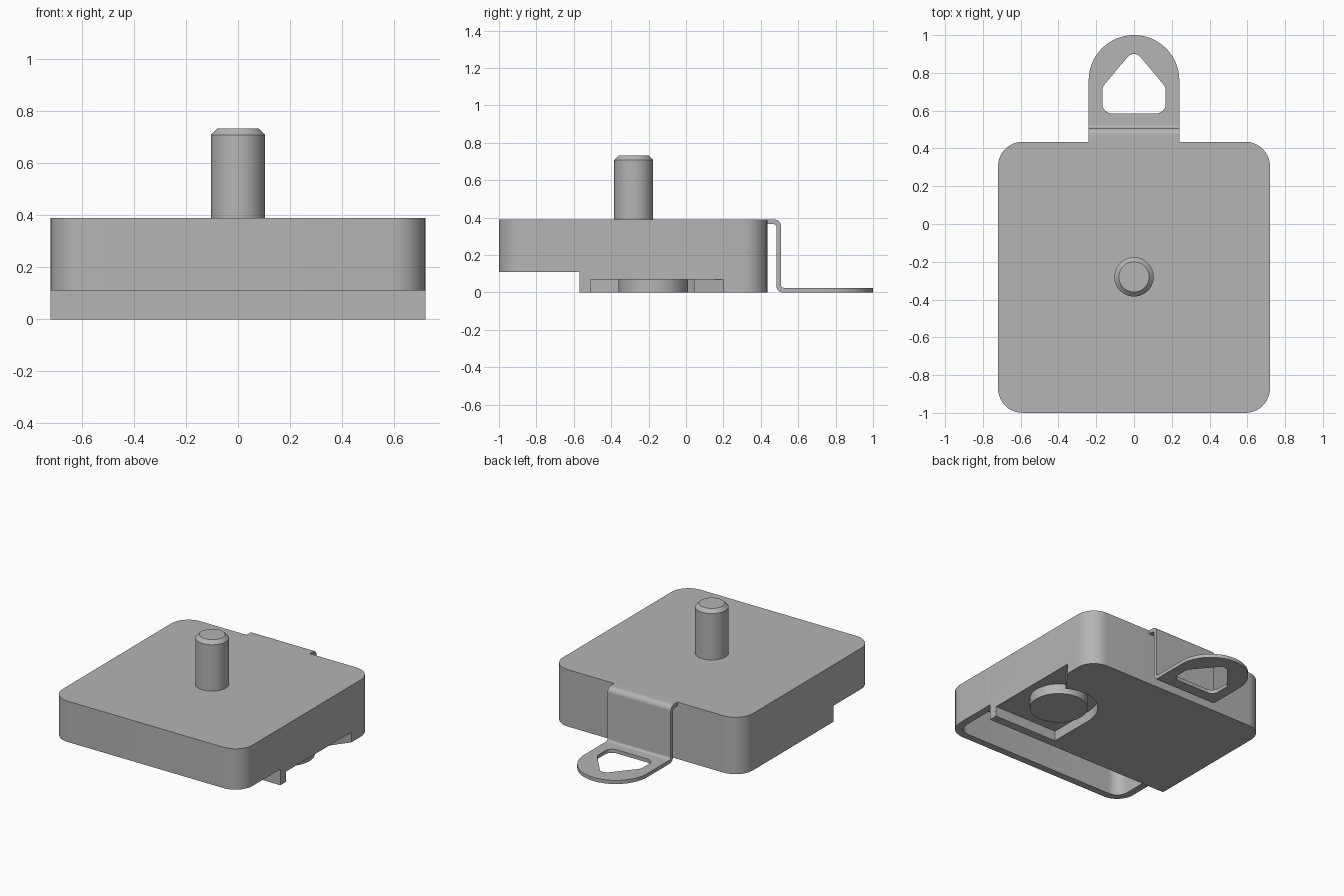
import bpy, bmesh, math
from mathutils import Vector

cube = bpy.data.objects.get("Cube")
if cube:
    bpy.data.objects.remove(cube, do_unlink=True)

grey = bpy.data.materials.new("plain_grey")
grey.use_nodes = True
colour = (0.46, 0.46, 0.46, 1)
grey.diffuse_color = colour
for node in grey.node_tree.nodes:
    if node.type == 'BSDF_PRINCIPLED':
        node.inputs["Base Color"].default_value = colour


def rounded(corners, segments=10):
    """Outline from (a, b, radius) corners, each rounded by an arc."""
    out = []
    for i, (a, b, r) in enumerate(corners):
        p = Vector((a, b))
        if r == 0:
            out.append(p)
            continue
        d1 = (Vector(corners[i - 1][:2]) - p).normalized()
        d2 = (Vector(corners[(i + 1) % len(corners)][:2]) - p).normalized()
        half = d1.angle(d2) / 2
        centre = p + (d1 + d2).normalized() * r / math.sin(half)
        start = p + d1 * r / math.tan(half) - centre
        end = p + d2 * r / math.tan(half) - centre
        sweep = math.pi - 2 * half
        for k in range(segments + 1):
            t = k / segments
            out.append(centre + (start * math.sin((1 - t) * sweep)
                                 + end * math.sin(t * sweep)) / math.sin(sweep))
    return out


def finish(name, bm):
    bmesh.ops.remove_doubles(bm, verts=bm.verts, dist=1e-5)
    bmesh.ops.recalc_face_normals(bm, faces=bm.faces)
    mesh = bpy.data.meshes.new(name)
    bm.to_mesh(mesh)
    bm.free()
    mesh.materials.append(grey)
    obj = bpy.data.objects.new(name, mesh)
    bpy.context.collection.objects.link(obj)
    return obj


def prism(name, outline, lo, hi, along_x=False):
    """Outline extruded along z, or along x for a (y, z) outline."""
    bm = bmesh.new()
    place = (lambda p, h: (h, p[0], p[1])) if along_x else (lambda p, h: (p[0], p[1], h))
    face = bm.faces.new([bm.verts.new(place(p, lo)) for p in outline])
    grown = bmesh.ops.extrude_face_region(bm, geom=[face])["geom"]
    shift = Vector((hi - lo, 0, 0) if along_x else (0, 0, hi - lo))
    bmesh.ops.translate(bm, vec=shift, verts=[v for v in grown if isinstance(v, bmesh.types.BMVert)])
    return finish(name, bm)


def turned(name, x, y, rings, sides=64):
    """Round part from (radius, height) rings, capped at both ends."""
    bm = bmesh.new()
    loops = [[bm.verts.new((x + r * math.cos(k * math.tau / sides),
                            y + r * math.sin(k * math.tau / sides), z))
              for k in range(sides)] for r, z in rings]
    for low, high in zip(loops, loops[1:]):
        for k in range(sides):
            n = (k + 1) % sides
            bm.faces.new((low[k], low[n], high[n], high[k]))
    bm.faces.new(loops[0])
    bm.faces.new(loops[-1])
    return finish(name, bm)


def cut(obj, cutters):
    """Subtract the cutters, then remove them."""
    for c in cutters:
        mod = obj.modifiers.new("cut", 'BOOLEAN')
        mod.operation = 'DIFFERENCE'
        mod.solver = 'EXACT'
        mod.object = c
    graph = bpy.context.evaluated_depsgraph_get()
    mesh = bpy.data.meshes.new_from_object(obj.evaluated_get(graph))
    obj.modifiers.clear()
    obj.data = mesh
    for c in cutters:
        bpy.data.objects.remove(c, do_unlink=True)


# Housing with rounded vertical corners
W, FRONT, BACK, TOP, STEP, WALL = 0.72, -1.0, 0.435, 0.39, -0.57, 0.05
R = 0.13
housing = prism("housing", rounded([(-W, FRONT, R), (W, FRONT, R), (W, BACK, R), (-W, BACK, R)]), 0, TOP)

# Raised front edge, hollow front and side pocket
undercut = prism("undercut", [(-1, -1.2), (1, -1.2), (1, STEP), (-1, STEP)], -0.2, 0.11)
w, f, r = W - WALL, FRONT + WALL, R - WALL
hollow = prism("hollow", rounded([(-w, f, r), (w, f, r), (w, STEP, 0), (-w, STEP, 0)]), -0.1, TOP - WALL)
DX, DY, PR = 0.48, -0.175, 0.25
arc = [(DX + PR * math.cos(math.radians(a)), DY + PR * math.sin(math.radians(a)))
       for a in range(60, 181, 8)]
pocket = prism("pocket", [(0.9, 0.43), (0.72, 0.2)] + arc + [(DX - PR, -0.51), (0.9, -0.51)], -0.1, 0.07)
cut(housing, [undercut, hollow, pocket])

# Disc in the side pocket
disc = turned("pocket_disc", DX, DY, [(0.185, 0), (0.185, 0.07)])

# Chamfered pin on top
pin = turned("top_pin", 0, -0.28, [(0.104, TOP), (0.104, 0.708), (0.08, 0.732)])

# Bent strip from the housing down to the foot
T, HALF = 0.025, 0.24
y0, y1, joint = 0.483, 0.508, 0.56
strip = prism("bent_strip", rounded([
    (BACK, TOP, 0), (y1, TOP, 0.035), (y1, T, 0.015), (joint, T, 0), (joint, 0, 0),
    (y0, 0, 0.035), (y0, TOP - T, 0.015), (BACK, TOP - T, 0)]), -HALF, HALF, along_x=True)

# Flat foot with a rounded end and a house-shaped opening
foot = prism("foot_loop", rounded([
    (-HALF, joint, 0), (HALF, joint, 0), (HALF, 1, HALF), (-HALF, 1, HALF)], 20), 0, T)
opening = prism("opening", rounded([
    (-0.167, 0.585, 0.05), (0.167, 0.585, 0.05), (0.167, 0.725, 0.05),
    (0, 0.925, 0.045), (-0.167, 0.725, 0.05)]), -0.1, 0.1)
cut(foot, [opening])

# Smooth the rounded surfaces, keep edges sharp
bpy.ops.object.select_all(action='DESELECT')
for obj in (housing, disc, pin, strip, foot):
    obj.select_set(True)
bpy.context.view_layer.objects.active = housing
bpy.ops.object.shade_smooth_by_angle(angle=math.radians(30))
